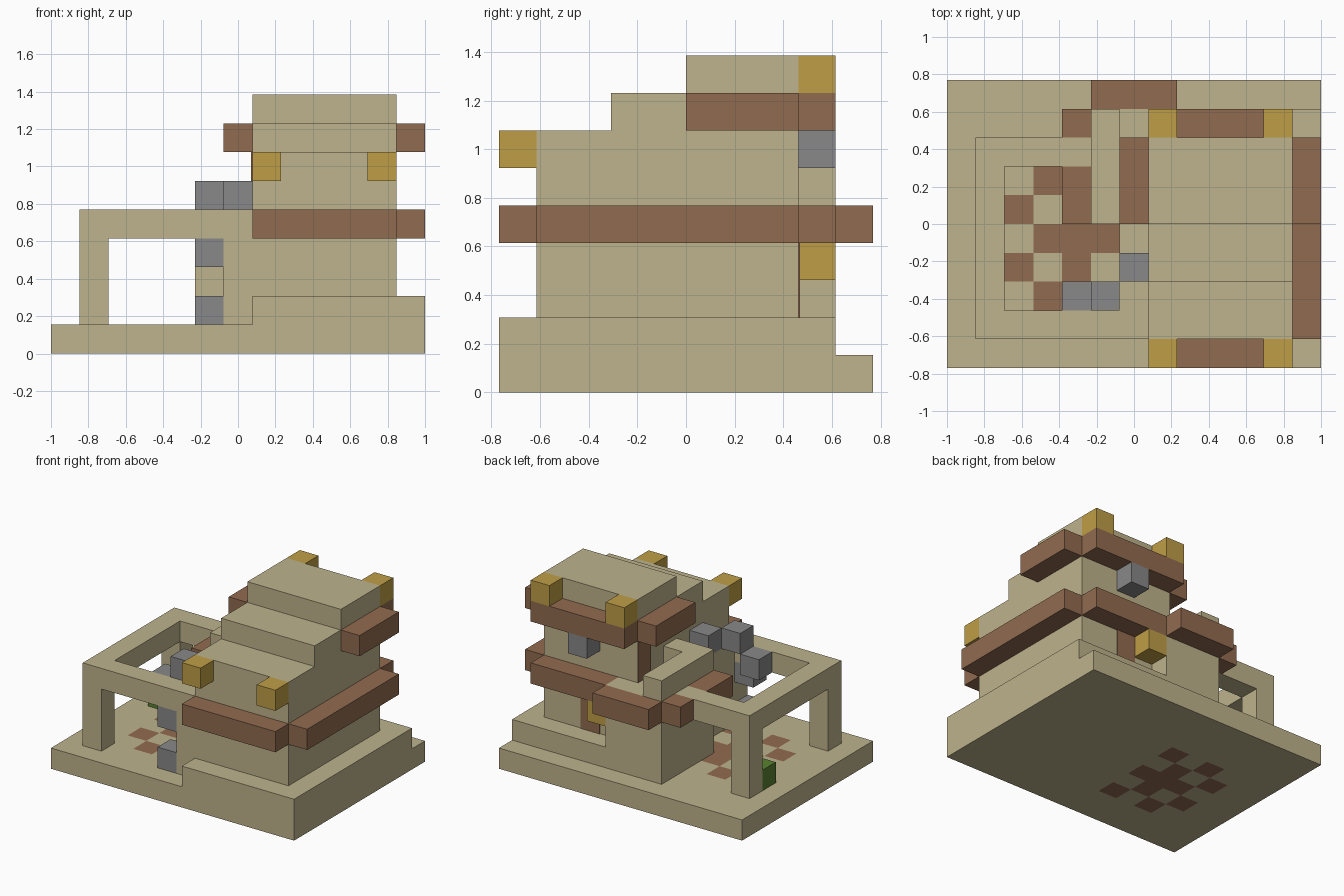
import bpy
import bmesh
from mathutils import Vector

cube = bpy.data.objects.get("Cube")
if cube:
    bpy.data.objects.remove(cube, do_unlink=True)

NX, NY = 13, 10          # footprint in blocks
U = 2 / NX               # size of one block


def material(name, rgb):
    mat = bpy.data.materials.new(name)
    mat.use_nodes = True
    lin = [(c / 255 / 12.92) if c < 11 else ((c / 255 + 0.055) / 1.055) ** 2.4 for c in rgb]
    mat.diffuse_color = (*lin, 1)
    mat.node_tree.nodes["Principled BSDF"].inputs["Base Color"].default_value = (*lin, 1)
    return mat


SAND = material("sandstone", (190, 179, 140))
BROWN = material("brown_clay", (145, 107, 80))
GOLD = material("gold", (191, 158, 70))
GRAY = material("gray_stone", (136, 136, 136))
GREEN = material("leaf_green", (88, 130, 50))


def place(x, y, z):
    return Vector(((x - NX / 2) * U, (y - NY / 2) * U, z * U))


def add_object(name, bm, *mats):
    mesh = bpy.data.meshes.new(name)
    bm.to_mesh(mesh)
    bm.free()
    for mat in mats:
        mesh.materials.append(mat)
    obj = bpy.data.objects.new(name, mesh)
    bpy.context.scene.collection.objects.link(obj)
    return obj


def box(name, mat, x, y, z):
    """Box spanning (start, end) ranges given in blocks."""
    bm = bmesh.new()
    bmesh.ops.create_cube(bm, size=1)
    for v in bm.verts:
        v.co = place(*(r[0] if c < 0 else r[1] for c, r in zip(v.co, (x, y, z))))
    return add_object(name, bm, mat)


def block(name, mat, x, y, z):
    return box(name, mat, (x, x + 1), (y, y + 1), (z, z + 1))


# Floor slab with an inlaid mosaic on both faces
mosaic = {(2, 3), (2, 5), (3, 2), (3, 4), (3, 6), (4, 3), (4, 4), (4, 5), (5, 2), (5, 4), (5, 6)}
bm = bmesh.new()
bmesh.ops.create_grid(bm, x_segments=NX, y_segments=NY, size=0.5)
for v in bm.verts:
    v.co = place((v.co.x + 0.5) * NX, (v.co.y + 0.5) * NY, 0)
raised = bmesh.ops.extrude_face_region(bm, geom=bm.faces[:], use_keep_orig=True)["geom"]
bmesh.ops.translate(bm, verts=[g for g in raised if isinstance(g, bmesh.types.BMVert)], vec=(0, 0, U))
bmesh.ops.recalc_face_normals(bm, faces=bm.faces)
for f in bm.faces:
    c = f.calc_center_median() / U
    cell = (int(c.x + NX / 2), int(c.y + NY / 2))
    f.material_index = int(abs(f.normal.z) > 0.5 and cell in mosaic)
add_object("floor_slab", bm, SAND, BROWN)

# Stepped house
box("plinth", SAND, (7, 13), (0, 9), (1, 2))
box("lower_house", SAND, (6, 12), (1, 8), (1, 5))
box("upper_house", SAND, (7, 12), (1, 8), (5, 7))
box("middle_roof", SAND, (7, 12), (3, 8), (7, 8))
box("top_roof", SAND, (7, 12), (5, 8), (8, 9))

# Side wing with balcony parapet
box("wing_side", SAND, (5, 6), (5, 9), (1, 5))
box("wing_back", SAND, (6, 8), (8, 9), (1, 5))
box("parapet_side", SAND, (5, 6), (5, 9), (5, 6))
box("parapet_end", SAND, (6, 7), (5, 6), (5, 6))

# Open courtyard frame
box("frame_front_beam", SAND, (1, 6), (1, 2), (4, 5))
box("frame_side_beam", SAND, (1, 2), (2, 7), (4, 5))
box("frame_back_beam", SAND, (1, 5), (7, 8), (4, 5))
for label, y in (("front", 1), ("back", 7)):
    box("frame_post_" + label, SAND, (1, 2), (y, y + 1), (1, 4))

# Lower eaves
lower = (4, 5)
box("lower_eave_front", BROWN, (7, 12), (0, 1), lower)
box("lower_eave_left", BROWN, (12, 13), (1, 8), lower)
box("lower_eave_back", BROWN, (8, 12), (8, 9), lower)
box("wing_eave_back", BROWN, (5, 8), (9, 10), lower)
box("wing_eave_side", BROWN, (4, 5), (5, 7), lower)
block("wing_eave_corner", BROWN, 4, 8, 4)

# Upper eaves
upper = (7, 8)
for side, x in (("right", 6), ("left", 12)):
    box("upper_eave_" + side, BROWN, (x, x + 1), (5, 8), upper)
box("upper_eave_back", BROWN, (7, 12), (8, 9), upper)

# Gold lamps at the roof corners and by the back door
for side, x in (("right", 7), ("left", 11)):
    block("front_lamp_" + side, GOLD, x, 0, 6)
    block("roof_lamp_" + side, GOLD, x, 8, 8)
block("door_lamp", GOLD, 8, 8, 3)

# Doors as thin plates
thin = 0.04
box("back_door", BROWN, (9, 10), (8, 8 + thin), (2, 4))
box("balcony_door", BROWN, (7 - thin, 7), (7, 8), (5, 7))

# Gray climbing steps and back wall stone
steps = [(5, 1, 1), (5, 1, 3), (4, 2, 4), (5, 2, 5), (6, 3, 5)]
for i, pos in enumerate(steps):
    block(f"stone_step_{i + 1}", GRAY, *pos)
block("back_wall_stone", GRAY, 9, 8, 6)

# Courtyard plant
block("courtyard_plant", GREEN, 1, 6, 1)
